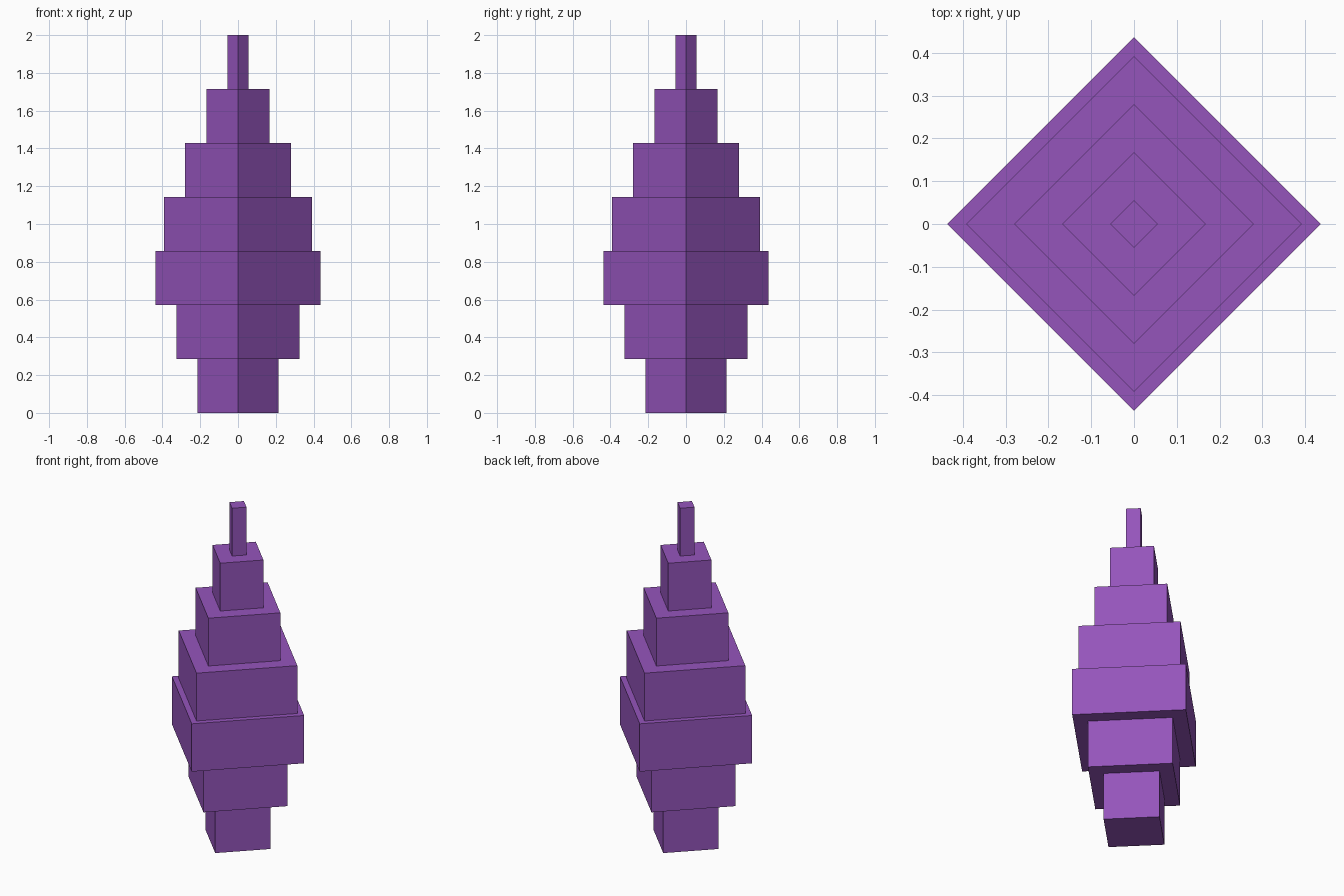
import bpy
import bmesh

cube = bpy.data.objects.get("Cube")
if cube:
    bpy.data.objects.remove(cube, do_unlink=True)

# Single flat colour
purple = bpy.data.materials.new("purple")
purple.use_nodes = True
colour = (0.3, 0.09, 0.5, 1.0)
purple.diffuse_color = colour
purple.node_tree.nodes["Principled BSDF"].inputs["Base Color"].default_value = colour

# Equal-height square tiers with corners on the axes, from bottom to top
RADII = [0.215, 0.326, 0.437, 0.392, 0.28, 0.168, 0.056]
HEIGHT = 2 / len(RADII)


def add_tier(name, radius, base):
    bm = bmesh.new()
    bmesh.ops.create_cone(bm, cap_ends=True, segments=4,
                          radius1=radius, radius2=radius, depth=HEIGHT)
    bmesh.ops.translate(bm, verts=bm.verts, vec=(0, 0, HEIGHT / 2))
    mesh = bpy.data.meshes.new(name)
    bm.to_mesh(mesh)
    bm.free()
    mesh.materials.append(purple)
    tier = bpy.data.objects.new(name, mesh)
    tier.location.z = base
    bpy.context.collection.objects.link(tier)


for i, radius in enumerate(RADII):
    add_tier(f"tier_{i + 1}", radius, i * HEIGHT)
